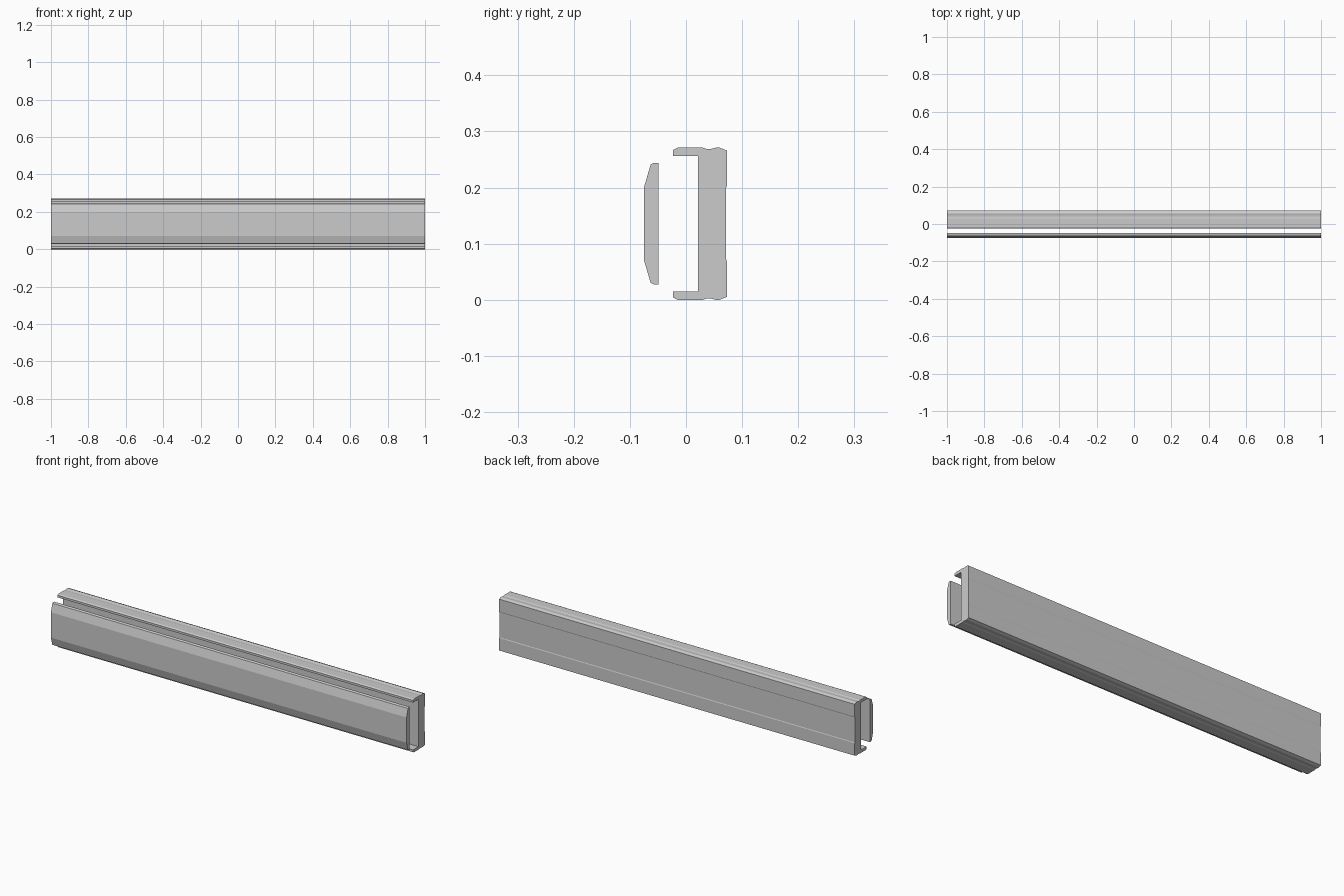
import bpy, bmesh

if "Cube" in bpy.data.objects:
    bpy.data.objects.remove(bpy.data.objects["Cube"])

HEIGHT = 0.271
HALF_LENGTH = 1.0


def extrude_profile(name, upper_half):
    """Mirror the upper half of a (y, z) section about mid-height and extrude along x."""
    section = upper_half + [(y, HEIGHT - z) for y, z in reversed(upper_half)]
    bm = bmesh.new()
    face = bm.faces.new([bm.verts.new((-HALF_LENGTH, y, z)) for y, z in section])
    result = bmesh.ops.extrude_face_region(bm, geom=[face])
    moved = [v for v in result["geom"] if isinstance(v, bmesh.types.BMVert)]
    bmesh.ops.translate(bm, verts=moved, vec=(2 * HALF_LENGTH, 0, 0))
    bmesh.ops.recalc_face_normals(bm, faces=bm.faces)
    mesh = bpy.data.meshes.new(name)
    bm.to_mesh(mesh)
    bm.free()
    obj = bpy.data.objects.new(name, mesh)
    bpy.context.collection.objects.link(obj)
    return obj


# Rear C-shaped channel: web, lips, shallow groove on top and recessed back
extrude_profile("rear_channel", [
    (0.021, 0.256), (-0.023, 0.256), (-0.023, 0.267), (-0.015, 0.271),
    (0.030, 0.271), (0.036, 0.269), (0.045, 0.269), (0.053, 0.271),
    (0.060, 0.271), (0.073, 0.266), (0.073, 0.203), (0.0715, 0.199),
])

# Front cover strip with bevelled long edges
extrude_profile("front_strip", [
    (-0.049, 0.244), (-0.057, 0.244), (-0.063, 0.241), (-0.075, 0.200),
])
